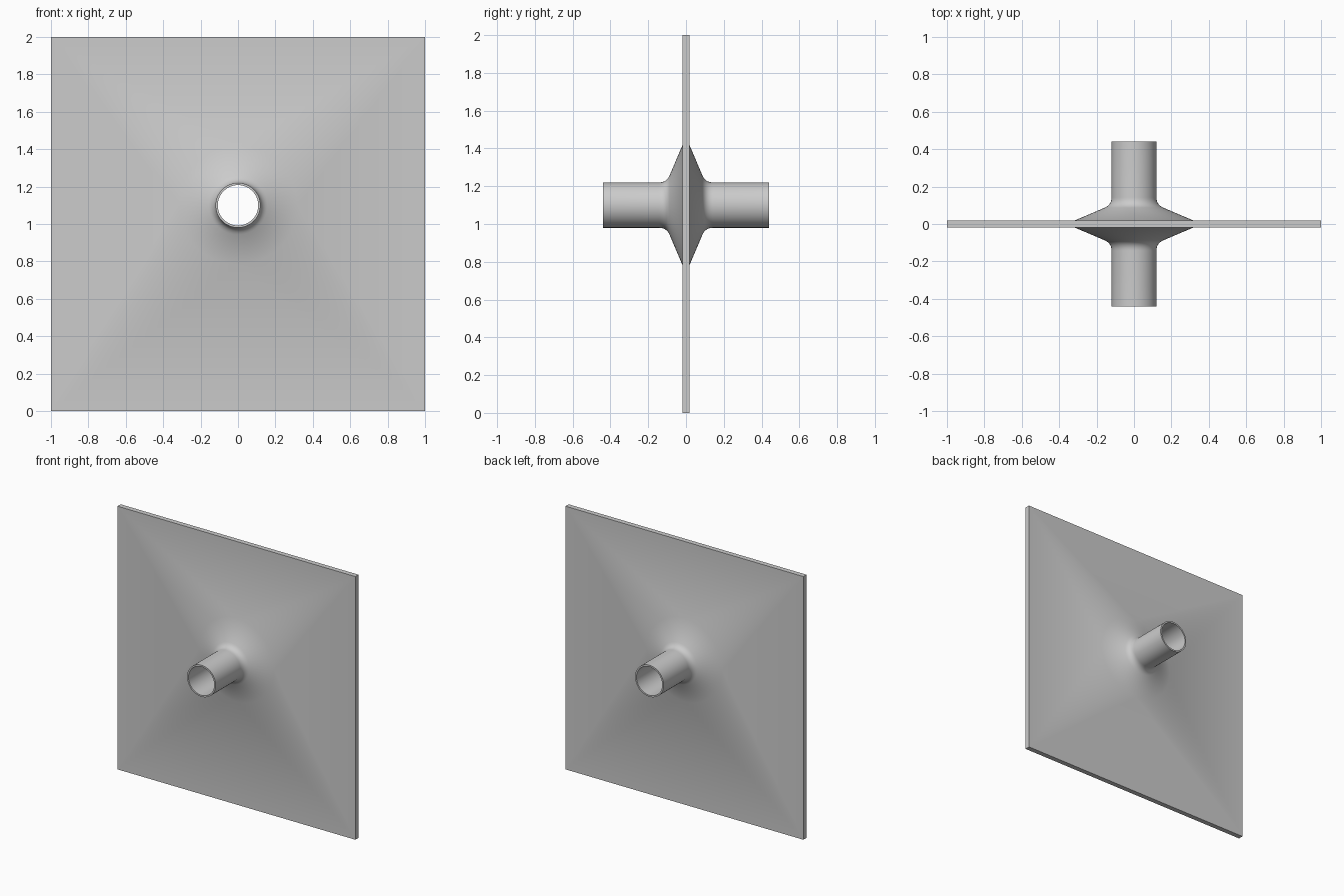
import bpy, bmesh, math

if "Cube" in bpy.data.objects:
    bpy.data.objects.remove(bpy.data.objects["Cube"])

N = 64               # segments around the pipe
CZ = 1.10            # pipe axis height
HALF_T = 0.019       # half plate thickness
HALF_L = 0.44        # half pipe length
R_OUT, R_IN, R_BASE = 0.12, 0.108, 0.317

steel = bpy.data.materials.new("grey_steel")
steel.diffuse_color = (0.6, 0.6, 0.6, 1)
steel.use_nodes = True
steel.node_tree.nodes["Principled BSDF"].inputs["Base Color"].default_value = steel.diffuse_color

# Half profile (radius, distance from plate centre): cone, fillet, pipe, rim
a, b, c = (0.157, 0.087), (R_OUT, 0.103), (R_OUT, 0.143)
profile = [(R_BASE, HALF_T)]
for i in range(9):
    t = i / 8
    profile.append(tuple((1-t)**2*p + 2*t*(1-t)*q + t*t*r for p, q, r in zip(a, b, c)))
profile += [(R_OUT, HALF_L), (R_IN, HALF_L)]

bm = bmesh.new()


def ring(r, y):
    return [bm.verts.new((r*math.cos(2*math.pi*i/N), y, CZ + r*math.sin(2*math.pi*i/N)))
            for i in range(N)]


def bridge(r0, r1):
    n = len(r0)
    for i in range(n):
        j = (i + 1) % n
        bm.faces.new((r0[i], r0[j], r1[j], r1[i]))


bores, outlines = [], []
for s in (-1, 1):
    # Pipe with flared collar
    rings = [ring(r, s*y) for r, y in profile]
    for r0, r1 in zip(rings, rings[1:]):
        bridge(r0, r1)
    # Square plate face fanned from the collar to the corners
    corners = [bm.verts.new((x, s*HALF_T, z)) for x, z in ((1, 2), (-1, 2), (-1, 0), (1, 0))]
    base, q = rings[0], N // 4
    for i in range(N):
        bm.faces.new((base[i], base[(i+1) % N], corners[i // q]))
    for k in range(4):
        bm.faces.new((base[k*q], corners[k-1], corners[k]))
    bores.append(rings[-1])
    outlines.append(corners)

# Through bore and plate edges
bridge(*bores)
bridge(*outlines)
bmesh.ops.recalc_face_normals(bm, faces=bm.faces)

mesh = bpy.data.meshes.new("plate_with_pipe")
bm.to_mesh(mesh)
bm.free()
mesh.materials.append(steel)
obj = bpy.data.objects.new("plate_with_pipe", mesh)
bpy.context.collection.objects.link(obj)
bpy.context.view_layer.objects.active = obj
obj.select_set(True)
bpy.ops.object.shade_smooth_by_angle(angle=math.radians(30))
